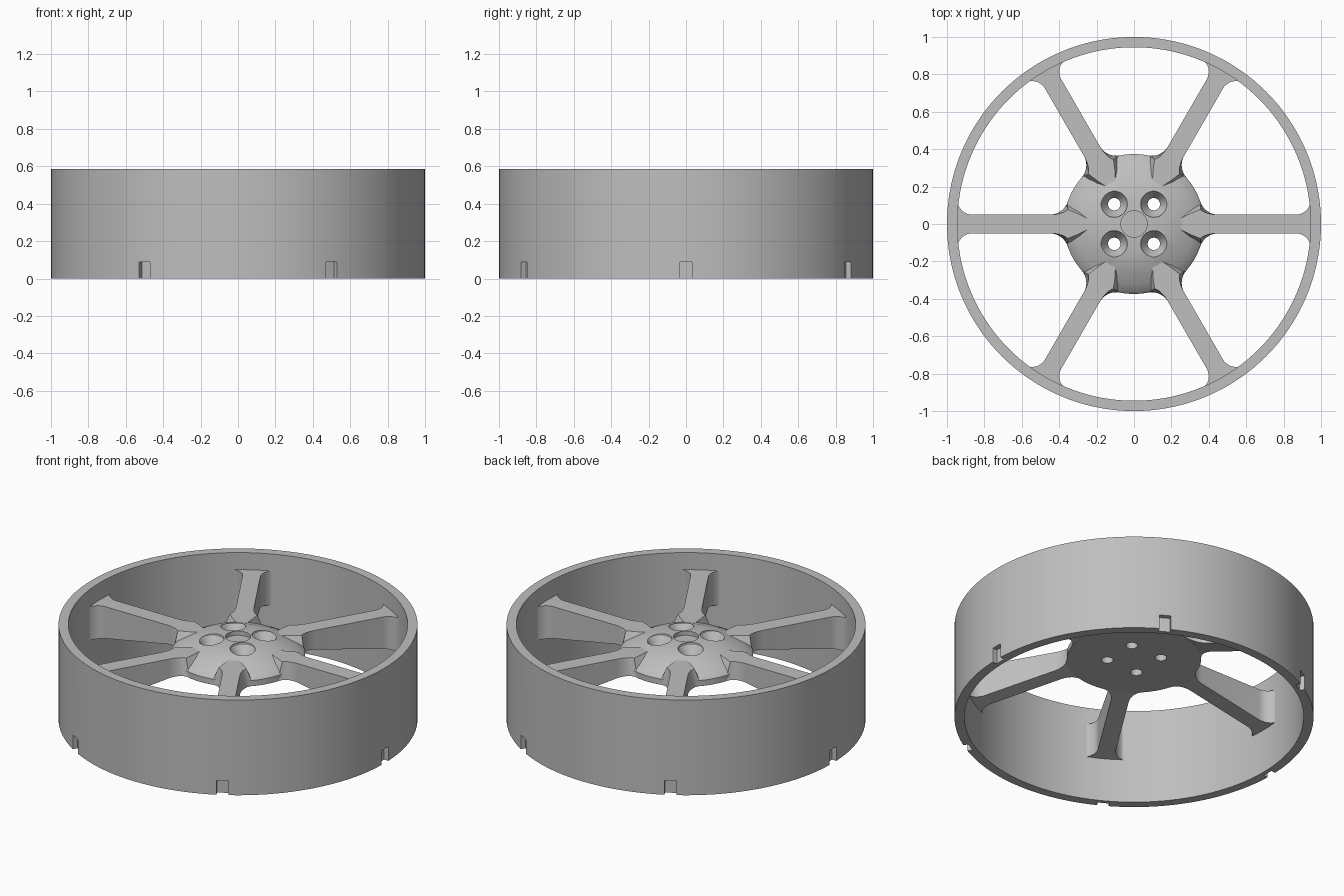
import bpy, bmesh, math
from mathutils import Matrix, Vector

cube = bpy.data.objects.get("Cube")
if cube:
    bpy.data.objects.remove(cube, do_unlink=True)

grey = bpy.data.materials.new("satin grey")
grey.use_nodes = True
GREY = (0.52, 0.52, 0.52, 1)
grey.diffuse_color = GREY
grey.node_tree.nodes["Principled BSDF"].inputs["Base Color"].default_value = GREY


def revolve(bm, profile, segments, centre=(0, 0)):
    """Lathe a closed (radius, height) profile; radius 0 becomes a pole."""
    rings = []
    for r, z in profile:
        n = 1 if r == 0 else segments
        rings.append([bm.verts.new((centre[0] + r * math.cos(math.tau * i / segments),
                                    centre[1] + r * math.sin(math.tau * i / segments), z))
                      for i in range(n)])
    for a, b in zip(rings, rings[1:] + rings[:1]):
        if len(a) == 1 and len(b) == 1:
            continue
        for i in range(segments):
            j = (i + 1) % segments
            quad = [a[i % len(a)], a[j % len(a)], b[j % len(b)], b[i % len(b)]]
            bm.faces.new(list(dict.fromkeys(quad)))


def finish(bm, name):
    bmesh.ops.recalc_face_normals(bm, faces=bm.faces)
    mesh = bpy.data.meshes.new(name)
    bm.to_mesh(mesh)
    bm.free()
    mesh.materials.append(grey)
    obj = bpy.data.objects.new(name, mesh)
    bpy.context.collection.objects.link(obj)
    return obj


def activate(obj):
    bpy.ops.object.select_all(action='DESELECT')
    obj.select_set(True)
    bpy.context.view_layer.objects.active = obj


def smooth(obj):
    activate(obj)
    bpy.ops.object.shade_smooth_by_angle(angle=math.radians(28))


def cut(obj, cutter):
    mod = obj.modifiers.new("cut", 'BOOLEAN')
    mod.operation, mod.solver, mod.object = 'DIFFERENCE', 'EXACT', cutter
    activate(obj)
    bpy.ops.object.modifier_apply(modifier=mod.name)
    bpy.data.objects.remove(cutter, do_unlink=True)


# Outer rim: a plain tall ring
bm = bmesh.new()
revolve(bm, [(1, 0), (1, 0.585), (0.945, 0.585), (0.945, 0)], 144)
rim = finish(bm, "rim")

# Six shallow notches in the lower outside edge, in line with the spokes
bm = bmesh.new()
for k in range(6):
    place = (Matrix.Rotation(k * math.tau / 6, 4, 'Z') @ Matrix.Translation((1.02, 0, 0.02))
             @ Matrix.Diagonal((0.1, 0.066, 0.135, 1)))
    bmesh.ops.create_cube(bm, size=1, matrix=place)
cut(rim, finish(bm, "notch_cutter"))
smooth(rim)

# Hub: domed disc with a shallow central recess
bm = bmesh.new()
revolve(bm, [(0, 0.375), (0.374, 0.375), (0.374, 0.41), (0.362, 0.425), (0.32, 0.448),
             (0.27, 0.474), (0.2, 0.498), (0.14, 0.507), (0.07, 0.51), (0.07, 0.485),
             (0, 0.485)], 96)
hub = finish(bm, "hub")

# Four countersunk bolt holes
bm = bmesh.new()
for sx in (-1, 1):
    for sy in (-1, 1):
        revolve(bm, [(0, 0.3), (0.033, 0.3), (0.033, 0.44), (0.07, 0.495), (0.07, 0.6),
                     (0, 0.6)], 32, (sx * 0.106, sy * 0.106))
cut(hub, finish(bm, "bolt_hole_cutter"))
smooth(hub)

# Spoke stations: distance, lower half width, upper half width
HALF, TOP = 0.05, 0.48
ROOT_R, TIP_R = 0.1, 0.08
stations = [(0.25, 0.1, 0.03), (0.3, 0.11, 0.055)]
for i in range(9):
    a = math.radians(72) * (1 - i / 8)
    w = HALF + ROOT_R * (1 - math.cos(a))
    stations.append((0.45 - ROOT_R * math.sin(a), w, HALF + (w - HALF) * 0.4))
for i in range(11):
    a = math.radians(90) * i / 10
    w = HALF + TIP_R * (1 - math.cos(a))
    stations.append((0.865 + TIP_R * math.sin(a), w, w))
stations.append((0.957, HALF + TIP_R, HALF + TIP_R))


def underside(x):
    """Level below the hub, then sloping down to the rim."""
    return 0.376 - 0.106 * max(0, x - 0.374) / 0.571


for k in range(6):
    bm = bmesh.new()
    turn = Matrix.Rotation(k * math.tau / 6, 4, 'Z')
    loops = []
    for x, low, high in stations:
        z = underside(x)
        corners = [(x, -low, z), (x, low, z), (x, high, TOP), (x, -high, TOP)]
        loops.append([bm.verts.new(turn @ Vector(c)) for c in corners])
    for a, b in zip(loops, loops[1:]):
        for i in range(4):
            j = (i + 1) % 4
            bm.faces.new((a[i], a[j], b[j], b[i]))
    bm.faces.new(loops[0])
    bm.faces.new(loops[-1])
    smooth(finish(bm, f"spoke_{k + 1}"))
